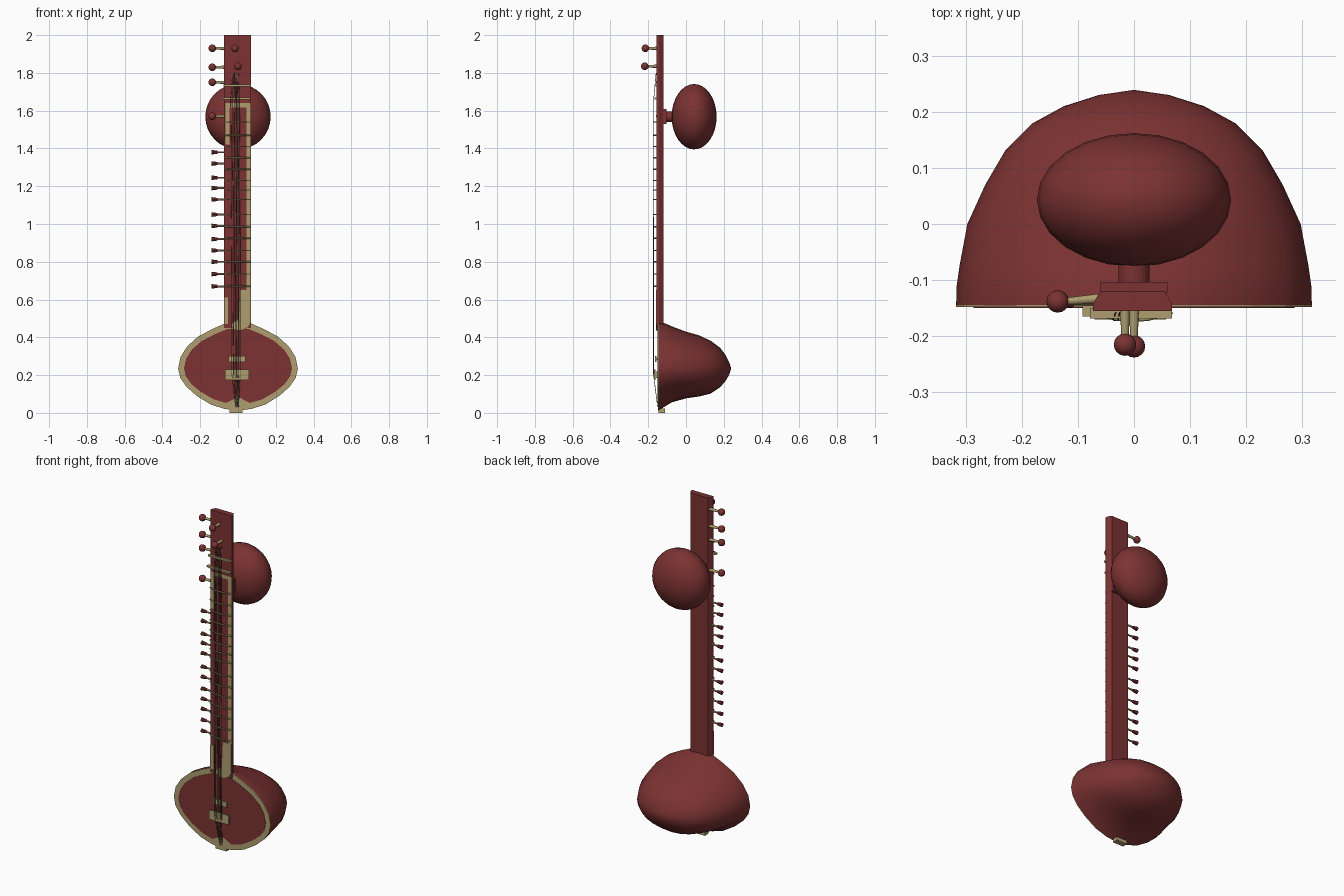
import bpy, bmesh, math
from mathutils import Vector

if "Cube" in bpy.data.objects:
    bpy.data.objects.remove(bpy.data.objects["Cube"])


def material(name, col):
    m = bpy.data.materials.new(name)
    m.diffuse_color = (*col, 1)
    m.use_nodes = True
    m.node_tree.nodes["Principled BSDF"].inputs["Base Color"].default_value = m.diffuse_color
    return m


RED = material("red_wood", (0.20, 0.032, 0.032))
CREAM = material("cream_inlay", (0.42, 0.34, 0.16))
DARK = material("string_metal", (0.12, 0.10, 0.06))


def finish(name, bm, mat, smooth=True):
    bmesh.ops.recalc_face_normals(bm, faces=bm.faces)
    me = bpy.data.meshes.new(name)
    bm.to_mesh(me)
    bm.free()
    me.materials.append(mat)
    ob = bpy.data.objects.new(name, me)
    bpy.context.collection.objects.link(ob)
    if smooth:
        bpy.ops.object.select_all(action='DESELECT')
        ob.select_set(True)
        bpy.context.view_layer.objects.active = ob
        bpy.ops.object.shade_smooth_by_angle(angle=math.radians(40))
    return ob


def prism(name, pts, vec, mat):
    bm = bmesh.new()
    f = bm.faces.new([bm.verts.new(p) for p in pts])
    r = bmesh.ops.extrude_face_region(bm, geom=[f], use_keep_orig=True)
    bmesh.ops.translate(bm, vec=vec, verts=[v for v in r['geom'] if isinstance(v, bmesh.types.BMVert)])
    return finish(name, bm, mat, False)


def plate(name, xz, y0, y1, mat):
    return prism(name, [(x, y0, z) for x, z in xz], (0, y1 - y0, 0), mat)


def box(name, x0, x1, y0, y1, z0, z1, mat):
    return plate(name, [(x0, z0), (x1, z0), (x1, z1), (x0, z1)], y0, y1, mat)


def rod(name, a, b, r, mat, r2=None, seg=12):
    a, b = Vector(a), Vector(b)
    bm = bmesh.new()
    bmesh.ops.create_cone(bm, cap_ends=True, segments=seg, radius1=r,
                          radius2=r if r2 is None else r2, depth=(b - a).length)
    ob = finish(name, bm, mat)
    ob.location = (a + b) / 2
    ob.rotation_euler = (b - a).to_track_quat('Z', 'Y').to_euler()
    return ob


def ball(name, c, s, mat, u=16, v=10):
    bm = bmesh.new()
    bmesh.ops.create_uvsphere(bm, u_segments=u, v_segments=v, radius=1)
    bmesh.ops.scale(bm, vec=s, verts=bm.verts)
    ob = finish(name, bm, mat)
    ob.location = c
    return ob


def tube(name, pts, r, mat, res=1):
    cu = bpy.data.curves.new(name, 'CURVE')
    cu.dimensions = '3D'
    cu.bevel_depth = r
    cu.bevel_resolution = res
    cu.use_fill_caps = True
    sp = cu.splines.new('POLY')
    sp.points.add(len(pts) - 1)
    for p, q in zip(sp.points, pts):
        p.co = (*q, 1)
    cu.materials.append(mat)
    ob = bpy.data.objects.new(name, cu)
    bpy.context.collection.objects.link(ob)
    return ob


# Main gourd: teardrop front outline lofted back to a rounded pole
ZC = 0.235
FRONT = [(0, 1), (.21, .985), (.43, .86), (.66, .70), (.85, .48), (.96, .25), (1, 0),
         (.965, -.22), (.865, -.43), (.69, -.65), (.45, -.86), (.22, -.96), (0, -1)]
SLICES = [(-.145, .317, .478, .012), (-.11, .316, .474, .035), (-.075, .311, .458, .056),
          (0, .297, .43, .077), (.07, .265, .41, .087), (.13, .23, .382, .102),
          (.18, .18, .345, .135), (.21, .125, .305, .17), (.23, .062, .265, .205)]


def ring(w, zt, zb, blend):
    half = []
    for k, (fx, fz) in enumerate(FRONT):
        a = math.pi * k / 12
        x = fx + (math.sin(a) - fx) * blend
        z = fz + (math.cos(a) - fz) * blend
        half.append((w * x, ZC + z * ((zt - ZC) if z > 0 else (ZC - zb))))
    return half + [(-x, z) for x, z in half[-2:0:-1]]


bm = bmesh.new()
rows = [[bm.verts.new((x, y, z)) for x, z in ring(w, zt, zb, min(i / 4, 1))]
        for i, (y, w, zt, zb) in enumerate(SLICES)]
for a, b in zip(rows, rows[1:]):
    for i in range(24):
        j = (i + 1) % 24
        bm.faces.new((a[i], a[j], b[j], b[i]))
pole = bm.verts.new((0, .239, ZC))
for i in range(24):
    bm.faces.new((rows[-1][i], rows[-1][(i + 1) % 24], pole))
bm.faces.new(rows[0])
finish("main_gourd", bm, RED)

# Soundboard with cream rim and notched red panel
plate("soundboard_rim", ring(.317, .478, .012, 0), -.148, -.144, CREAM)
panel = ring(.286, .446, .045, 0)
panel[12] = (0, .085)
plate("soundboard_panel", panel, -.150, -.147, RED)
box("tail_block", -.045, .025, -.145, -.112, 0, .022, CREAM)

# Neck with chamfered back
prism("neck", [(-.073, -.155, .45), (.068, -.155, .45), (.068, -.142, .45),
               (.055, -.120, .45), (-.060, -.120, .45), (-.073, -.142, .45)], (0, 0, 1.55), RED)

# Neck inlays
plate("neck_tongue", [(.066, .65), (.066, .48), (.05, .45), (.02, .435), (-.015, .437),
                      (-.035, .455), (-.03, .475), (.005, .5), (.012, .65)], -.158, -.15, CREAM)
box("inlay_right", .044, .066, -.157, -.15, .65, 1.64, CREAM)
box("inlay_left_top", -.066, -.045, -.157, -.15, 1.42, 1.64, CREAM)
box("inlay_left_bottom", -.072, -.052, -.157, -.15, .47, .61, CREAM)
box("inlay_top", -.066, .066, -.157, -.15, 1.618, 1.64, CREAM)
box("upper_nut", -.078, .068, -.168, -.15, 1.728, 1.738, CREAM)
box("lower_nut", -.075, .066, -.168, -.15, 1.66, 1.67, CREAM)
box("side_nut", -.092, -.07, -.165, -.145, 1.66, 1.668, CREAM)

# Arched frets
for z in (1.54, 1.47, 1.41, 1.35, 1.29, 1.23, 1.18, 1.13, 1.05, .985, .925, .86, .80, .735, .67):
    tube("fret", [(-.003 + .071 * t, -.156 - .015 * (1 - t * t), z)
                  for t in (-1, -.75, -.4, 0, .4, .75, 1)], .004, CREAM)

# Upper gourd and its mount
ball("upper_gourd", (0, .043, 1.568), (.173, .119, .173), RED, 24, 16)
rod("gourd_stem", (0, -.125, 1.568), (0, -.05, 1.568), .028, RED, seg=16)
box("gourd_mount", -.06, .06, -.122, -.103, 1.53, 1.61, RED)

# Large tuning pegs, side and front
for z in (1.93, 1.83, 1.75, 1.57):
    rod("side_peg_shaft", (-.06, -.133, z), (-.125, -.138, z), .009, CREAM, .006)
    ball("side_peg_knob", (-.136, -.138, z), (.02, .02, .02), RED)
for x, y, z in ((-.016, -.215, 1.93), (0, -.218, 1.835)):
    rod("front_peg_shaft", (x, -.15, z), (x, y, z), .009, CREAM, .006)
    ball("front_peg_knob", (x, y, z), (.02, .02, .02), RED)

# Small pegs down the side
for z in (1.38, 1.32, 1.245, 1.19, 1.13, 1.05, .99, .92, .86, .80, .735, .67):
    rod("small_peg_shaft", (-.065, -.14, z), (-.115, -.14, z), .005, CREAM, seg=8)
    rod("small_peg_head", (-.108, -.14, z), (-.139, -.14, z), .008, RED, .012, seg=8)

# Bridges: deck plates on feet
for name, x0, x1, z0, z1, y in (("main_bridge", -.07, .057, .175, .23, -.17),
                                ("small_bridge", -.05, .04, .27, .30, -.163)):
    box(name + "_deck", x0, x1, y, y + .008, z0, z1, CREAM)
    for fx in (x0 + .005, x1 - .025):
        box(name + "_foot", fx, fx + .02, y + .006, -.148, z0 + .01, z1 - .01, CREAM)

# Strings from the tail over the bridge to the pegs
for i in range(6):
    s = i - 2.5
    tube("string", [(-.005 + s * .003, -.15, .03), (-.01 + s * .009, -.172, .205),
                    (-.012 + s * .009, -.172, 1.0), (-.015 + s * .009, -.170, 1.67),
                    (-.015 + s * .007, -.158, 1.8)], .0015, DARK, 0)
